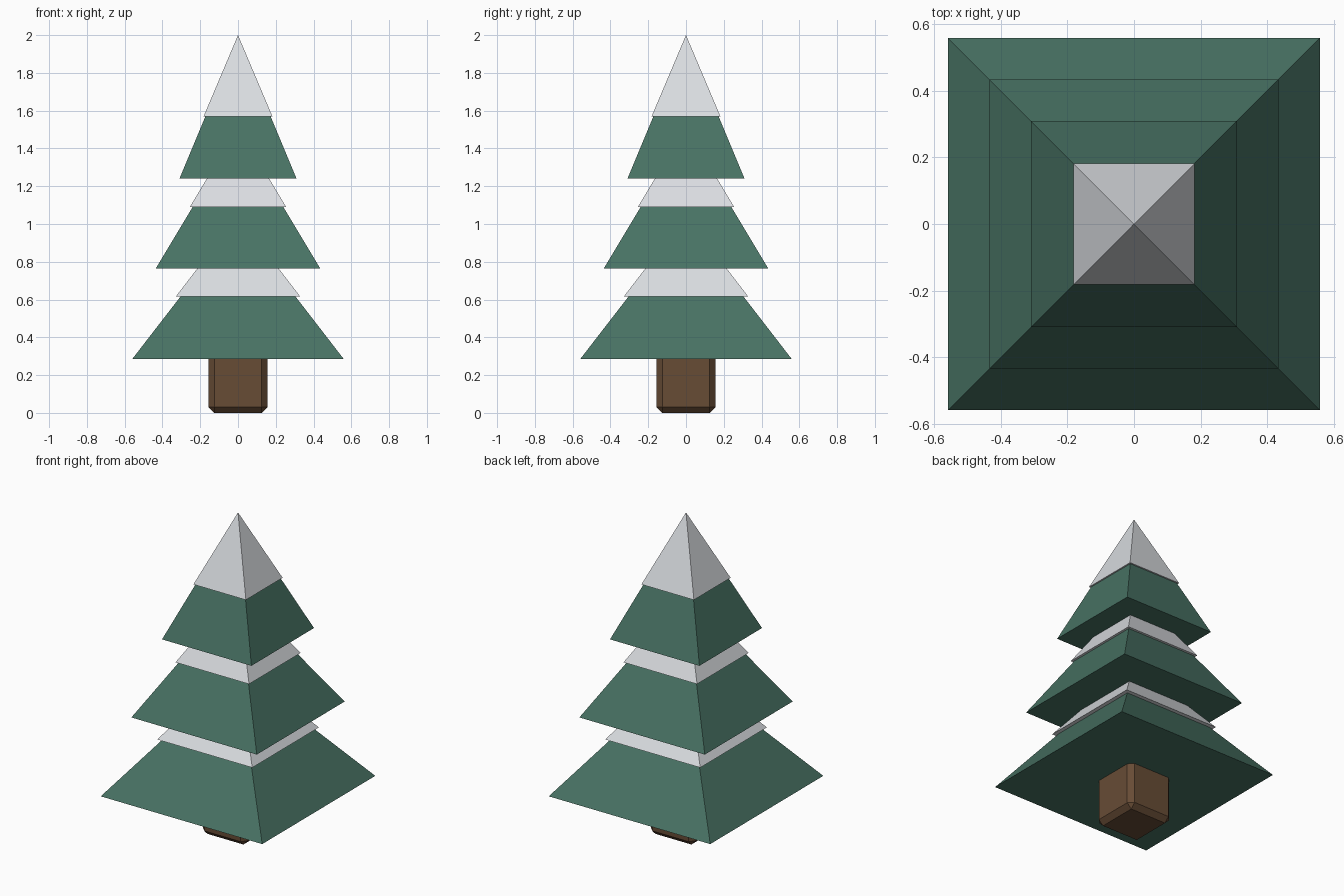
import bpy
import bmesh
from math import pi, sqrt

cube = bpy.data.objects.get("Cube")
if cube:
    bpy.data.objects.remove(cube, do_unlink=True)


def make_material(name, colour):
    mat = bpy.data.materials.new(name)
    mat.use_nodes = True
    mat.diffuse_color = (*colour, 1)
    mat.node_tree.nodes["Principled BSDF"].inputs["Base Color"].default_value = (*colour, 1)
    return mat


green = make_material("pine green", (0.065, 0.168, 0.126))
white = make_material("snow white", (0.70, 0.72, 0.75))
brown = make_material("bark brown", (0.135, 0.072, 0.036))


def add_object(name, bm, mat):
    mesh = bpy.data.meshes.new(name)
    bm.to_mesh(mesh)
    bm.free()
    mesh.materials.append(mat)
    obj = bpy.data.objects.new(name, mesh)
    bpy.context.collection.objects.link(obj)
    return obj


def pyramid(name, half, base, apex, mat):
    """Closed square pyramid with sides parallel to the axes."""
    bm = bmesh.new()
    bmesh.ops.create_cone(bm, cap_ends=True, segments=4, radius1=half * sqrt(2),
                          radius2=0, depth=apex - base)
    bmesh.ops.remove_doubles(bm, verts=bm.verts, dist=0.0001)
    # Turn the corners onto the diagonals and lift to the base height
    xs = [v.co.x for v in bm.verts]
    if max(xs) > half * 1.2:
        from mathutils import Matrix
        bmesh.ops.rotate(bm, verts=bm.verts, matrix=Matrix.Rotation(pi / 4, 3, "Z"))
    bmesh.ops.translate(bm, verts=bm.verts, vec=(0, 0, (base + apex) / 2))
    return add_object(name, bm, mat)


# Branch tiers, each with a slightly wider snow cap
tiers = [
    ("lower", (0.56, 0.285, 1.01), (0.33, 0.615, 1.045)),
    ("middle", (0.435, 0.765, 1.49), (0.255, 1.09, 1.515)),
    ("upper", (0.31, 1.24, 1.985), (0.182, 1.57, 2.0)),
]
for level, branch, snow in tiers:
    pyramid(level + "_branches", *branch, green)
    pyramid(level + "_snow", *snow, white)

# Trunk: a chamfered block reaching into the lowest tier
bm = bmesh.new()
bmesh.ops.create_cube(bm, size=0.31)
for v in bm.verts:
    v.co.z = 0.34 if v.co.z > 0 else 0
bmesh.ops.bevel(bm, geom=bm.edges[:], offset=0.03, segments=1, affect="EDGES")
add_object("trunk", bm, brown)
